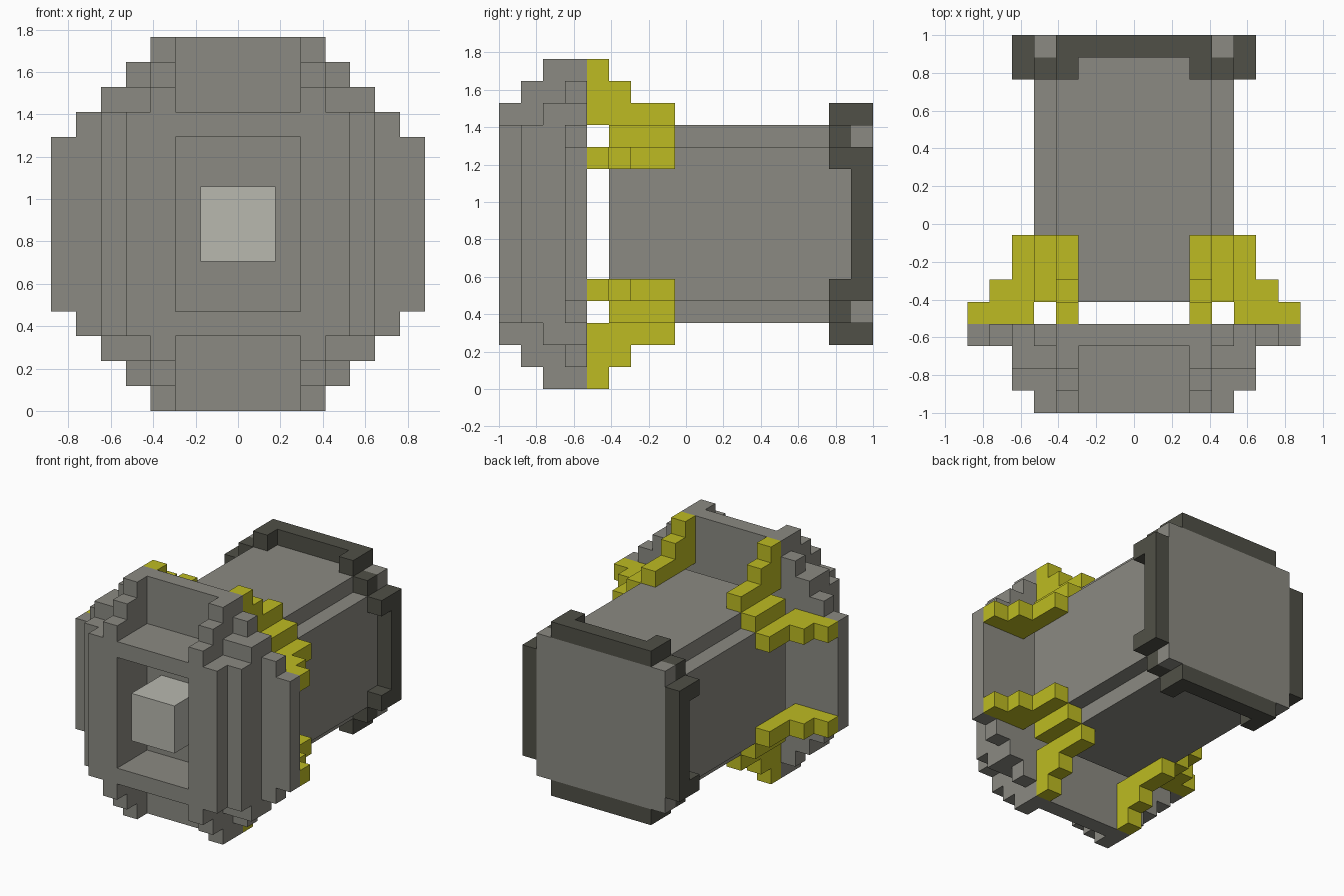
import bpy, bmesh

if "Cube" in bpy.data.objects:
    bpy.data.objects.remove(bpy.data.objects["Cube"])

V = 2 / 17  # size of one block

def material(name, hexcode):
    lin = []
    for n in (0, 2, 4):
        c = int(hexcode[n:n + 2], 16) / 255
        lin.append(c / 12.92 if c <= 0.04045 else ((c + 0.055) / 1.055) ** 2.4)
    m = bpy.data.materials.new(name)
    m.diffuse_color = (*lin, 1)
    m.use_nodes = True
    m.node_tree.nodes["Principled BSDF"].inputs["Base Color"].default_value = m.diffuse_color
    return m

def box(i0, i1, k0, k1, y0, y1):
    """Cells from the axis outwards (inclusive), mirrored left/right and up/down; depth y0..y1."""
    return {(a * i, y, b * k) for i in range(i0, i1 + 1) for k in range(k0, k1 + 1)
            for y in range(y0, y1) for a in (1, -1) for b in (1, -1)}

def swap(cells):
    """Quarter turn about the long axis."""
    return {(k, y, i) for i, y, k in cells}

# Head: square frame with socket, stepped ribs, stepped round back plate
head = box(0, 4, 0, 4, 0, 3) | box(5, 5, 0, 4, 1, 3)
head |= box(3, 3, 5, 5, 0, 3) | box(3, 3, 6, 6, 1, 3) | box(3, 3, 7, 7, 2, 3)
head |= box(4, 5, 5, 5, 2, 3)
head -= box(0, 2, 0, 3, 0, 3)
for row, reach in enumerate((7, 7, 7, 7, 6, 5, 4, 3)):
    head |= box(0, reach, row, row, 3, 4)

# Light peg inside the socket
peg = box(0, 1, 0, 1, 0, 3)

# Shaft with chamfered corners, squared at the rear
shaft = box(0, 4, 0, 3, 5, 17) | box(0, 3, 4, 4, 5, 17) | box(4, 4, 4, 4, 16, 17)

# Dark rear trim
bar = box(5, 5, 0, 3, 16, 17) | box(5, 5, 3, 3, 15, 16)
trim = bar | swap(bar) | box(4, 4, 4, 4, 15, 16)

# Yellow stepped struts joining shaft and head
arm = box(5, 7, 3, 3, 4, 5) | box(5, 6, 3, 3, 5, 6) | box(5, 5, 3, 3, 6, 8)
struts = arm | swap(arm) | box(4, 4, 4, 4, 5, 8)

parts = [("head", head, material("grey", "8B8A82")),
         ("peg", peg, material("light_grey", "B8B8AF")),
         ("shaft", shaft, bpy.data.materials["grey"]),
         ("rear_trim", trim, material("dark_grey", "505047")),
         ("struts", struts, material("yellow", "BDBB22"))]
solid = set().union(*(p[1] for p in parts))

def build(name, cells, mat):
    """Skin the exposed sides of the blocks and merge flat areas."""
    bm = bmesh.new()
    verts = {}

    def vert(p):
        if p not in verts:
            verts[p] = bm.verts.new(((p[0] / 2) * V, (p[1] / 2 - 8) * V, (p[2] / 2 + 7.5) * V))
        return verts[p]

    for c in sorted(cells):
        for axis in range(3):
            for s in (1, -1):
                n = list(c)
                n[axis] += s
                if tuple(n) in solid:
                    continue
                quad = []
                for a, b in ((-1, -1), (1, -1), (1, 1), (-1, 1))[::s]:
                    p = [2 * x for x in c]
                    p[axis] += s
                    p[(axis + 1) % 3] += a
                    p[(axis + 2) % 3] += b
                    quad.append(vert(tuple(p)))
                bm.faces.new(quad)
    bmesh.ops.dissolve_limit(bm, angle_limit=0.01, verts=bm.verts[:], edges=bm.edges[:])
    me = bpy.data.meshes.new(name)
    bm.to_mesh(me)
    bm.free()
    me.materials.append(mat)
    bpy.context.collection.objects.link(bpy.data.objects.new(name, me))

for part in parts:
    build(*part)
